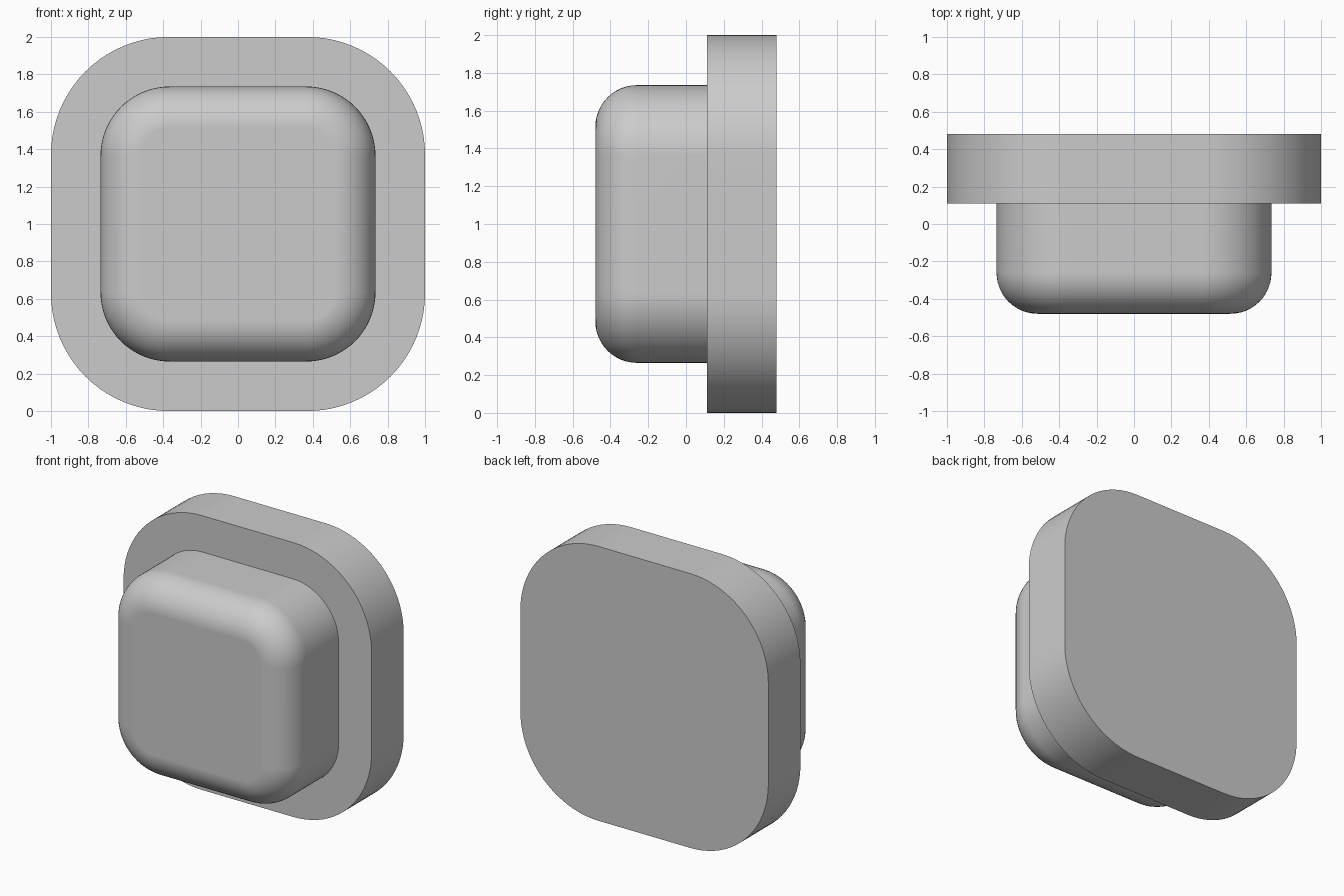
import bpy
import bmesh
from math import sin, cos, pi, radians

cube = bpy.data.objects.get("Cube")
if cube:
    bpy.data.objects.remove(cube, do_unlink=True)

CENTRE_Z = 1.0
CORNER_STEPS = 20
FILLET_STEPS = 12

grey = bpy.data.materials.new("plain grey")
grey.use_nodes = True
grey.diffuse_color = (0.6, 0.6, 0.6, 1)
grey.node_tree.nodes["Principled BSDF"].inputs["Base Color"].default_value = grey.diffuse_color


def rounded_square(bm, half, radius, y):
    """Ring of vertices around a rounded square lying across the y axis."""
    ring = []
    offset = half - radius
    for corner, (sx, sz) in enumerate([(1, 1), (-1, 1), (-1, -1), (1, -1)]):
        for i in range(CORNER_STEPS + 1):
            a = (corner + i / CORNER_STEPS) * pi / 2
            ring.append(bm.verts.new((sx * offset + radius * cos(a), y,
                                      CENTRE_Z + sz * offset + radius * sin(a))))
    return ring


def rounded_block(name, half, radius, front, back, fillet=0):
    """Rounded square prism, with an optional rolled front edge."""
    bm = bmesh.new()
    rings = [rounded_square(bm, half, radius, back)]
    for i in range(FILLET_STEPS + 1 if fillet else 1):
        a = i / FILLET_STEPS * pi / 2
        inset = fillet * (1 - cos(a))
        rings.append(rounded_square(bm, half - inset, radius - inset,
                                    front + fillet * (1 - sin(a))))
    for r0, r1 in zip(rings, rings[1:]):
        n = len(r0)
        for i in range(n):
            j = (i + 1) % n
            bm.faces.new((r0[i], r0[j], r1[j], r1[i]))
    bm.faces.new(rings[0])
    bm.faces.new(rings[-1])
    bmesh.ops.recalc_face_normals(bm, faces=bm.faces)
    mesh = bpy.data.meshes.new(name)
    bm.to_mesh(mesh)
    bm.free()
    mesh.materials.append(grey)
    obj = bpy.data.objects.new(name, mesh)
    bpy.context.collection.objects.link(obj)
    bpy.ops.object.select_all(action="DESELECT")
    obj.select_set(True)
    bpy.context.view_layer.objects.active = obj
    bpy.ops.object.shade_smooth_by_angle(angle=radians(30))
    # Keeps the large flat faces evenly shaded
    normals = obj.modifiers.new("flat face normals", "WEIGHTED_NORMAL")
    normals.keep_sharp = True
    return obj


# Backing plate, and the button standing out in front of it
rounded_block("back_plate", 1.0, 0.63, 0.11, 0.48)
rounded_block("button", 0.735, 0.37, -0.48, 0.12, fillet=0.22)
